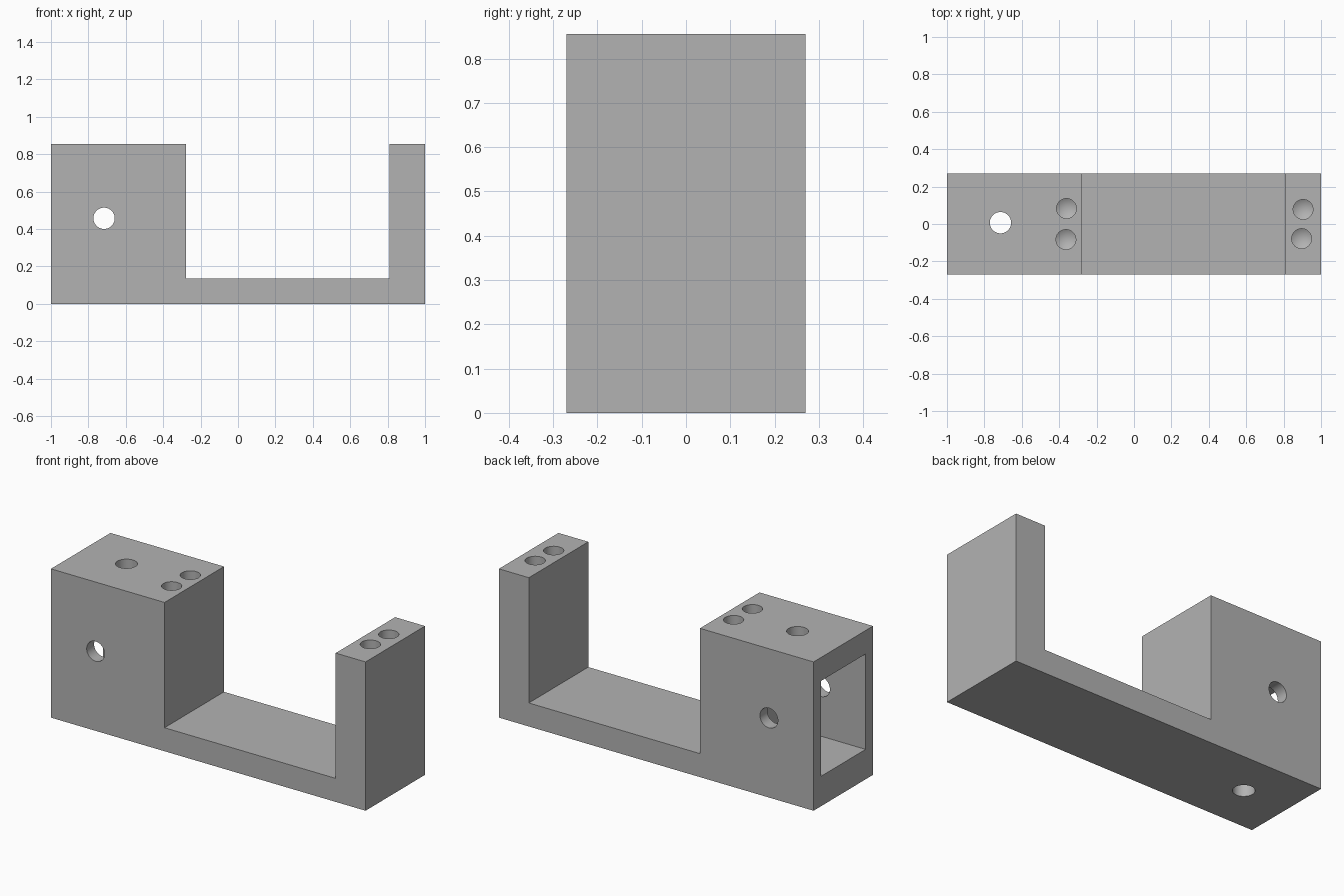
import bpy, bmesh, math
from mathutils import Matrix, Vector

default = bpy.data.objects.get("Cube")
if default:
    bpy.data.objects.remove(default, do_unlink=True)

HALF_W = 0.27
HEIGHT = 0.855

grey = bpy.data.materials.new("plain_grey")
grey.use_nodes = True
grey.diffuse_color = (0.45, 0.45, 0.45, 1)
grey.node_tree.nodes["Principled BSDF"].inputs["Base Color"].default_value = (0.45, 0.45, 0.45, 1)


def make_object(name, bm):
    bmesh.ops.recalc_face_normals(bm, faces=bm.faces)
    mesh = bpy.data.meshes.new(name)
    bm.to_mesh(mesh)
    bm.free()
    mesh.materials.append(grey)
    obj = bpy.data.objects.new(name, mesh)
    bpy.context.collection.objects.link(obj)
    return obj


def cut(target, bm):
    """Subtract a solid from the target, then discard the cutter."""
    cutter = make_object("cutter", bm)
    cutter.hide_render = True
    mod = target.modifiers.new("cut", 'BOOLEAN')
    mod.operation = 'DIFFERENCE'
    mod.solver = 'EXACT'
    mod.object = cutter
    bpy.context.view_layer.objects.active = target
    bpy.ops.object.modifier_apply(modifier=mod.name)
    bpy.data.objects.remove(cutter, do_unlink=True)


def drill(target, centre, radius, length, rot=Matrix()):
    """Straight through hole."""
    bm = bmesh.new()
    bmesh.ops.create_cone(bm, cap_ends=True, segments=48, radius1=radius, radius2=radius,
                          depth=length, matrix=Matrix.Translation(centre) @ rot)
    cut(target, bm)


def drill_blind(target, x, y, radius, depth):
    """Hole from the top with a conical drill-point bottom."""
    bm = bmesh.new()
    top, bottom = HEIGHT + 0.05, HEIGHT - depth
    rings = []
    for z in (top, bottom):
        rings.append([bm.verts.new((x + radius * math.cos(a), y + radius * math.sin(a), z))
                      for a in (i * math.tau / 48 for i in range(48))])
    tip = bm.verts.new((x, y, bottom - radius * 0.6))
    bm.faces.new(rings[0])
    for i in range(48):
        j = (i + 1) % 48
        bm.faces.new((rings[0][i], rings[0][j], rings[1][j], rings[1][i]))
        bm.faces.new((rings[1][i], rings[1][j], tip))
    cut(target, bm)


# Bracket: side profile extruded across the width
profile = [(-1, 0), (1, 0), (1, HEIGHT), (0.81, HEIGHT), (0.81, 0.135),
           (-0.278, 0.135), (-0.278, HEIGHT), (-1, HEIGHT)]
bm = bmesh.new()
face = bm.faces.new([bm.verts.new((x, -HALF_W, z)) for x, z in profile])
extruded = bmesh.ops.extrude_face_region(bm, geom=[face])["geom"]
bmesh.ops.translate(bm, vec=(0, 2 * HALF_W, 0),
                    verts=[v for v in extruded if isinstance(v, bmesh.types.BMVert)])
bracket = make_object("bracket", bm)

# Pocket opening on the end of the block
bm = bmesh.new()
bmesh.ops.create_cube(bm, size=1, matrix=Matrix.Translation((-0.775, 0, 0.446))
                      @ Matrix.Diagonal((0.65, 0.405, 0.548, 1)))
cut(bracket, bm)

# Through holes: vertical, and front to back
drill(bracket, Vector((-0.714, 0.007, 0.43)), 0.057, 1.2)
drill(bracket, Vector((-0.716, 0, 0.457)), 0.057, 1, Matrix.Rotation(math.pi / 2, 4, 'X'))

# Blind screw holes in the tops of the block and the post
for x, y in ((-0.361, 0.083), (-0.364, -0.083), (0.904, 0.078), (0.896, -0.078)):
    drill_blind(bracket, x, y, 0.053, 0.4)

# Smooth hole walls, sharp block edges
bpy.ops.object.select_all(action='DESELECT')
bracket.select_set(True)
bpy.context.view_layer.objects.active = bracket
bpy.ops.object.shade_smooth_by_angle(angle=math.radians(30))
